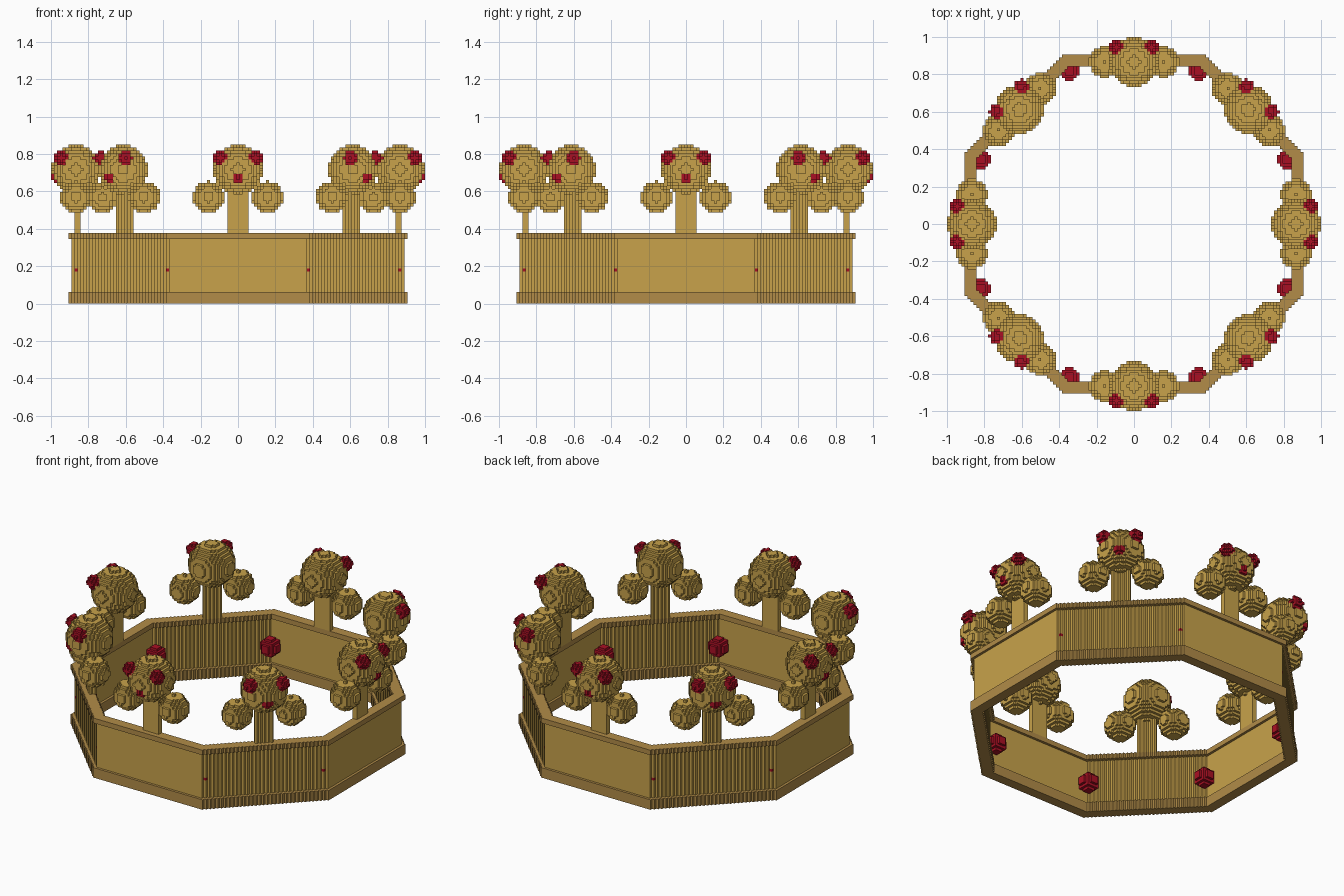
import bpy
import math

if "Cube" in bpy.data.objects:
    bpy.data.objects.remove(bpy.data.objects["Cube"])

V = 2 / 127            # cell size; cells are centred on x = 0 and y = 0
SQ2 = math.sqrt(2)
parts = []             # (name, material, cells)
taken = set()          # cells already owned by a part


def material(name, rgb):
    m = bpy.data.materials.new(name)
    m.diffuse_color = (*rgb, 1)
    m.use_nodes = True
    m.node_tree.nodes["Principled BSDF"].inputs["Base Color"].default_value = m.diffuse_color
    return m


GOLD = material("gold", (0.58, 0.365, 0.07))
DARK = material("dark_gold", (0.445, 0.262, 0.065))
RED = material("ruby_red", (0.40, 0.005, 0.017))


def add(name, mat, cells):
    own = set(cells) - taken
    taken.update(own)
    parts.append((name, mat, own))


def ball(cx, cy, cz, r):
    n = int(r) + 2
    ix, iy, iz = round(cx), round(cy), round(cz)
    return {(x, y, z)
            for x in range(ix - n, ix + n + 1)
            for y in range(iy - n, iy + n + 1)
            for z in range(iz - n, iz + n + 1)
            if (x - cx) ** 2 + (y - cy) ** 2 + (z - cz) ** 2 <= r * r}


def in_octagon(x, y, a):
    x, y = abs(x), abs(y)
    return max(x, y) <= a and x + y <= a * SQ2


def ring(inner, outer, z0, z1):
    n = int(outer) + 1
    return {(x, y, z)
            for x in range(-n, n + 1) for y in range(-n, n + 1)
            if in_octagon(x, y, outer) and not in_octagon(x, y, inner)
            for z in range(z0, z1)}


def place(angle, radial, tangent):
    c, s = math.cos(angle), math.sin(angle)
    return round(radial * c - tangent * s, 3), round(radial * s + tangent * c, 3)


def stem(angle, z0, z1):
    c, s = math.cos(angle), math.sin(angle)
    return {(x, y, z)
            for x in range(-62, 63) for y in range(-62, 63)
            if 53.4 <= x * c + y * s <= 55.6 and abs(y * c - x * s) <= 3.5
            for z in range(z0, z1)}


def build(name, mat, cells):
    """Exposed cell faces, merged into strips along one axis."""
    verts, faces = [], []
    for axis in range(3):
        run = 2 if axis < 2 else 0
        side = 3 - axis - run
        for d in (-1, 1):
            def exposed(c):
                n = list(c)
                n[axis] += d
                return c in cells and tuple(n) not in taken
            for c in cells:
                prev = list(c)
                prev[run] -= 1
                if not exposed(c) or exposed(tuple(prev)):
                    continue
                end = list(c)
                while exposed(tuple(end)):
                    end[run] += 1
                quad = []
                for r, s in ((c[run], -.5), (end[run], -.5), (end[run], .5), (c[run], .5)):
                    p = [0, 0, 0]
                    p[axis] = c[axis] + d * .5
                    p[run] = r - .5
                    p[side] = c[side] + s
                    quad.append((p[0] * V, p[1] * V, (p[2] + .5) * V))
                # orient the strip outward
                order = 1 if (side - run) % 3 == 1 else -1
                if order != d:
                    quad.reverse()
                i = len(verts)
                verts += quad
                faces.append((i, i + 1, i + 2, i + 3))
    if not faces:
        return
    me = bpy.data.meshes.new(name)
    me.from_pydata(verts, [], faces)
    me.materials.append(mat)
    ob = bpy.data.objects.new(name, me)
    bpy.context.collection.objects.link(ob)


angles = [i * math.pi / 4 for i in range(8)]

# Gems first, so they stay visible where they sink into the gold
for i, a in enumerate(angles):
    for j, t in enumerate((-6, 6)):
        add(f"upper_gem_{i}_{j}", RED, ball(*place(a, 60, t), 49, 2.4))
    add(f"centre_gem_{i}", RED, ball(*place(a, 61, 0), 42.5, 2.2))

# Corner gems on the inside of the band, each with a tip outside
k = 0
for sx in (-1, 1):
    for sy in (-1, 1):
        for gx, gy, tx, ty in ((22, 52, 24, 55), (52, 22, 55, 24)):
            cells = ball(sx * gx, sy * gy, 11, 3.5)
            cells.add((sx * tx, sy * ty, 11))
            add(f"corner_gem_{k}", RED, cells)
            k += 1

# Octagonal band with a rim at the bottom and top
add("bottom_rim", DARK, ring(53.5, 57.5, 0, 4))
add("top_rim", DARK, ring(53.5, 57.5, 22, 24))
add("band", GOLD, ring(54.5, 56.5, 4, 22))

# Eight finials: a large ball, two side balls and a flat stem
for i, a in enumerate(angles):
    add(f"large_ball_{i}", GOLD, ball(*place(a, 55, 0), 45, 8.3))
    for j, t in enumerate((-10, 10)):
        add(f"side_ball_{i}_{j}", GOLD, ball(*place(a, 55, t), 35.7, 5.35))
    add(f"stem_{i}", GOLD, stem(a, 24, 40))

for part in parts:
    build(*part)
